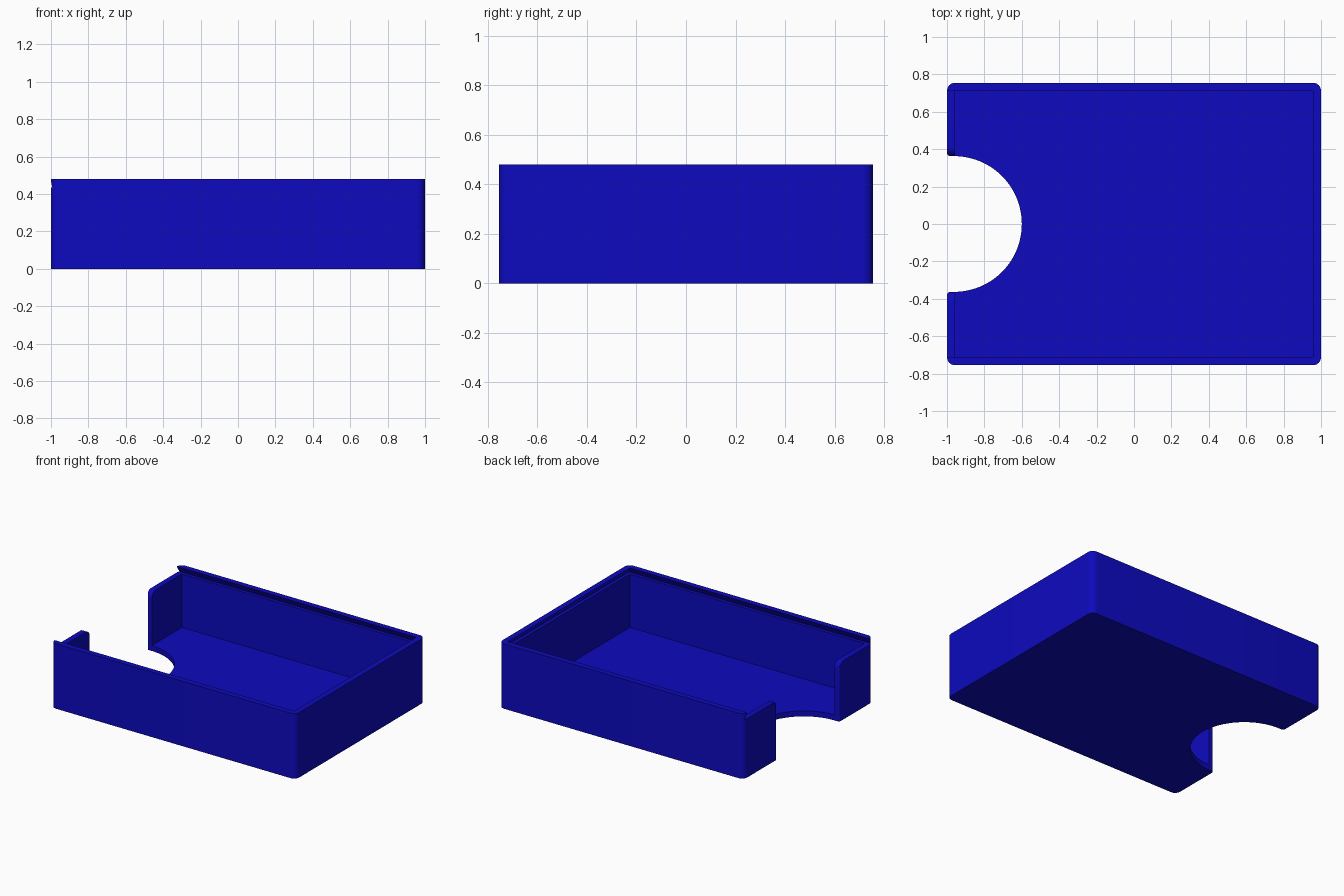
import bpy, bmesh, math
from math import cos, sin, pi

if "Cube" in bpy.data.objects:
    bpy.data.objects.remove(bpy.data.objects["Cube"])

W, D, H = 1.0, 0.755, 0.48      # half width, half depth, height
WALL, FLOOR = 0.042, 0.04
LEDGE = 0.435                   # level of the lid slot
R = 0.363                       # finger cutout radius
CX = -0.963                     # finger cutout centre

blue = bpy.data.materials.new("blue")
blue.diffuse_color = (0.004, 0.003, 0.52, 1)
blue.use_nodes = True
blue.node_tree.nodes["Principled BSDF"].inputs["Base Color"].default_value = blue.diffuse_color


def loft(name, bottom, top):
    """Closed solid between two matching loops of 3D points."""
    bm = bmesh.new()
    a = [bm.verts.new(p) for p in bottom]
    b = [bm.verts.new(p) for p in top]
    n = len(a)
    bm.faces.new(a[::-1])
    bm.faces.new(b)
    for i in range(n):
        j = (i + 1) % n
        bm.faces.new((a[i], a[j], b[j], b[i]))
    bmesh.ops.recalc_face_normals(bm, faces=bm.faces)
    mesh = bpy.data.meshes.new(name)
    bm.to_mesh(mesh)
    bm.free()
    ob = bpy.data.objects.new(name, mesh)
    bpy.context.collection.objects.link(ob)
    mesh.materials.append(blue)
    return ob


def prism(name, pts, z0, z1):
    return loft(name, [(x, y, z0) for x, y in pts], [(x, y, z1) for x, y in pts])


def arc(cx, cy, r, a0, a1, n):
    return [(cx + r * cos(a0 + (a1 - a0) * i / n), cy + r * sin(a0 + (a1 - a0) * i / n))
            for i in range(n + 1)]


def rect(x0, x1, y):
    return [(x0, -y), (x1, -y), (x1, y), (x0, y)]


# Outer block with rounded vertical corners
cr = 0.043
outline = []
for k, (sx, sy) in enumerate([(1, 1), (-1, 1), (-1, -1), (1, -1)]):
    outline += arc(sx * (W - cr), sy * (D - cr), cr, k * pi / 2, (k + 1) * pi / 2, 10)
tray = prism("tray", outline, 0, H)

# Inner cavity
cutters = [prism("cavity_cutter", rect(-W + WALL, W - WALL, D - WALL), FLOOR, 0.7)]

# Undercut lid slot, open at the left end
slope = 0.024 / (H - LEDGE)
low = D - WALL + 0.024
top_z = H + 0.01
top_y = low - slope * (top_z - LEDGE)
shift = D - W
cutters.append(loft("slot_cutter",
                    [(x, y, LEDGE) for x, y in rect(-1.2, low - shift, low)],
                    [(x, y, top_z) for x, y in rect(-1.2, top_y - shift, top_y)]))

# Half-round finger cutout with eased outer edges
f = 0.018
half = [(-1.2, R + f), (-W, R + f)]
half += arc(-W + f, R + f, f, pi, 1.5 * pi, 5)[1:]
right = arc(CX, 0, R, pi / 2, -pi / 2, 56)
cut = half + right + [(x, -y) for x, y in reversed(half)]
cutters.append(prism("finger_cutter", cut, -0.2, 0.7))

# Rounded top corners on the two short wall ends
er = 0.05
for s, side in ((1, "back"), (-1, "front")):
    p = [(0.2, 0.6), (0.2, LEDGE - er)] + arc(R + er, LEDGE - er, er, pi, pi / 2, 10)
    p.append((R + er, 0.6))
    cutters.append(loft(side + "_end_cutter",
                        [(-1.1, s * y, z) for y, z in p],
                        [(-0.9, s * y, z) for y, z in p]))

# Carve the tray
bpy.context.view_layer.objects.active = tray
tray.select_set(True)
for c in cutters:
    c.hide_render = True
    m = tray.modifiers.new(c.name, 'BOOLEAN')
    m.operation, m.solver, m.object = 'DIFFERENCE', 'EXACT', c
    bpy.ops.object.modifier_apply(modifier=m.name)
for c in cutters:
    bpy.data.objects.remove(c, do_unlink=True)

bpy.ops.object.shade_smooth_by_angle(angle=math.radians(30))
